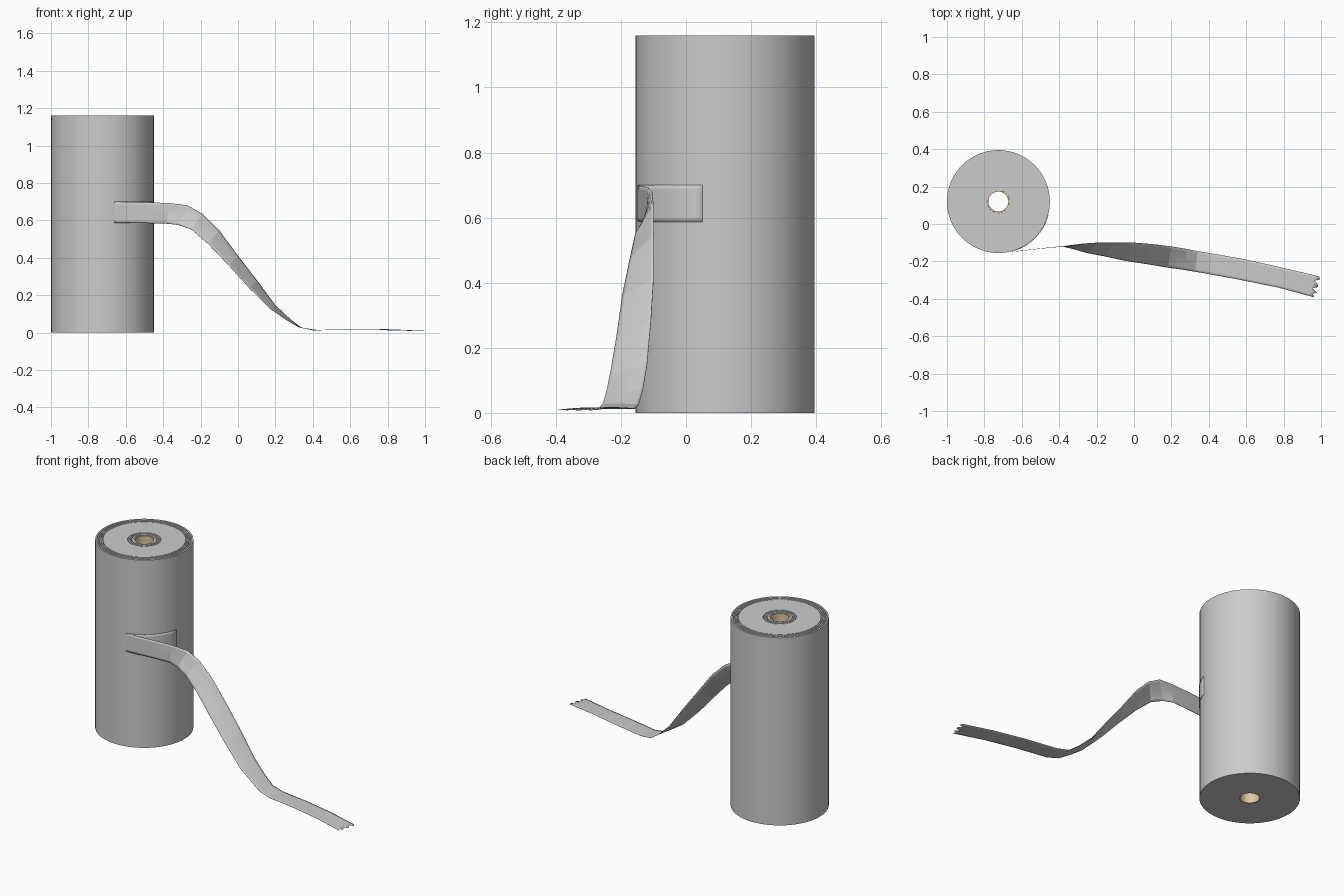
import bpy, bmesh
from math import sin, cos, pi, radians
from mathutils import Vector

if "Cube" in bpy.data.objects:
    bpy.data.objects.remove(bpy.data.objects["Cube"])

CX, CY, R, H = -0.725, 0.12, 0.275, 1.16


def finish(name, bm, angle=30):
    mesh = bpy.data.meshes.new(name)
    bm.normal_update()
    bm.to_mesh(mesh)
    bm.free()
    obj = bpy.data.objects.new(name, mesh)
    bpy.context.collection.objects.link(obj)
    bpy.ops.object.select_all(action='DESELECT')
    bpy.context.view_layer.objects.active = obj
    obj.select_set(True)
    bpy.ops.object.shade_smooth_by_angle(angle=radians(angle))
    return obj


def lathe(name, profile, seg=72):
    """Spin a closed (radius, z) profile around the roll axis."""
    bm = bmesh.new()
    rings = [[bm.verts.new((CX + r * cos(2 * pi * i / seg),
                            CY + r * sin(2 * pi * i / seg), z))
              for i in range(seg)] for r, z in profile]
    for a, b in zip(rings, rings[1:] + rings[:1]):
        for i in range(seg):
            j = (i + 1) % seg
            bm.faces.new((a[i], a[j], b[j], b[i]))
    bmesh.ops.recalc_face_normals(bm, faces=bm.faces)
    return finish(name, bm)


# wound roll: thin grooves between the layers on the top face
profile = [(0.06, 0.0), (R, 0.0), (R, H)]
for r in (0.264, 0.254, 0.244, 0.234, 0.092, 0.082, 0.072):
    profile += [(r + 0.0015, H), (r + 0.0015, H - 0.005),
                (r - 0.0015, H - 0.005), (r - 0.0015, H)]
profile.append((0.06, H))
lathe("tape_roll", profile)

# cardboard core tube
core = lathe("core_tube", [(0.053, 0.001), (0.0598, 0.001),
                           (0.0598, H - 0.003), (0.053, H - 0.003)], 48)
mat = bpy.data.materials.new("cardboard")
mat.diffuse_color = (0.75, 0.58, 0.36, 1)
mat.use_nodes = True
mat.node_tree.nodes["Principled BSDF"].inputs["Base Color"].default_value = mat.diffuse_color
core.data.materials.append(mat)

# peeled strip: pairs of upper/far and lower/near edge points
pairs = []
for k in range(9):
    a = radians(-14.5 - 62 * k / 8)
    x, y = CX + (R + 0.002) * cos(a), CY + (R + 0.002) * sin(a)
    pairs.append(((x, y, 0.70), (x, y, 0.587)))
pairs += [
    ((-0.60, -0.143, 0.699), (-0.60, -0.143, 0.587)),
    ((-0.50, -0.131, 0.696), (-0.50, -0.131, 0.585)),
    ((-0.37, -0.118, 0.693), (-0.38, -0.120, 0.582)),
    ((-0.27, -0.105, 0.680), (-0.32, -0.135, 0.576)),
    ((-0.19, -0.100, 0.635), (-0.25, -0.155, 0.552)),
    ((-0.10, -0.100, 0.545), (-0.16, -0.172, 0.475)),
    ((0.00, -0.100, 0.410), (-0.05, -0.196, 0.360)),
    ((0.10, -0.108, 0.280), (0.06, -0.213, 0.238)),
    ((0.20, -0.120, 0.145), (0.18, -0.233, 0.121)),
    ((0.28, -0.133, 0.070), (0.265, -0.245, 0.064)),
    ((0.34, -0.145, 0.026), (0.325, -0.255, 0.029)),
    ((0.42, -0.158, 0.013), (0.40, -0.268, 0.013)),
    ((0.60, -0.190, 0.016), (0.58, -0.301, 0.016)),
    ((0.80, -0.235, 0.017), (0.775, -0.341, 0.014)),
    ((0.965, -0.274, 0.010), (0.935, -0.384, 0.010)),
]
N = 8
bm = bmesh.new()
rows = []
for a, b in pairs:
    a, b = Vector(a), Vector(b)
    rows.append([bm.verts.new(a.lerp(b, i / N)) for i in range(N + 1)])
# jagged torn end
tear = [0.025, 0.035, 0.008, 0.033, 0.033, 0.008, 0.036, 0.018, 0.030]
rows.append([bm.verts.new(v.co + Vector((0.972, -0.236, -0.03)) * t)
             for v, t in zip(rows[-1], tear)])
for p, q in zip(rows, rows[1:]):
    for i in range(N):
        bm.faces.new((p[i], p[i + 1], q[i + 1], q[i]))
bmesh.ops.recalc_face_normals(bm, faces=bm.faces)
strip = finish("peeled_strip", bm, 8)
thick = strip.modifiers.new("thickness", 'SOLIDIFY')
thick.thickness = 0.002
thick.offset = 0
